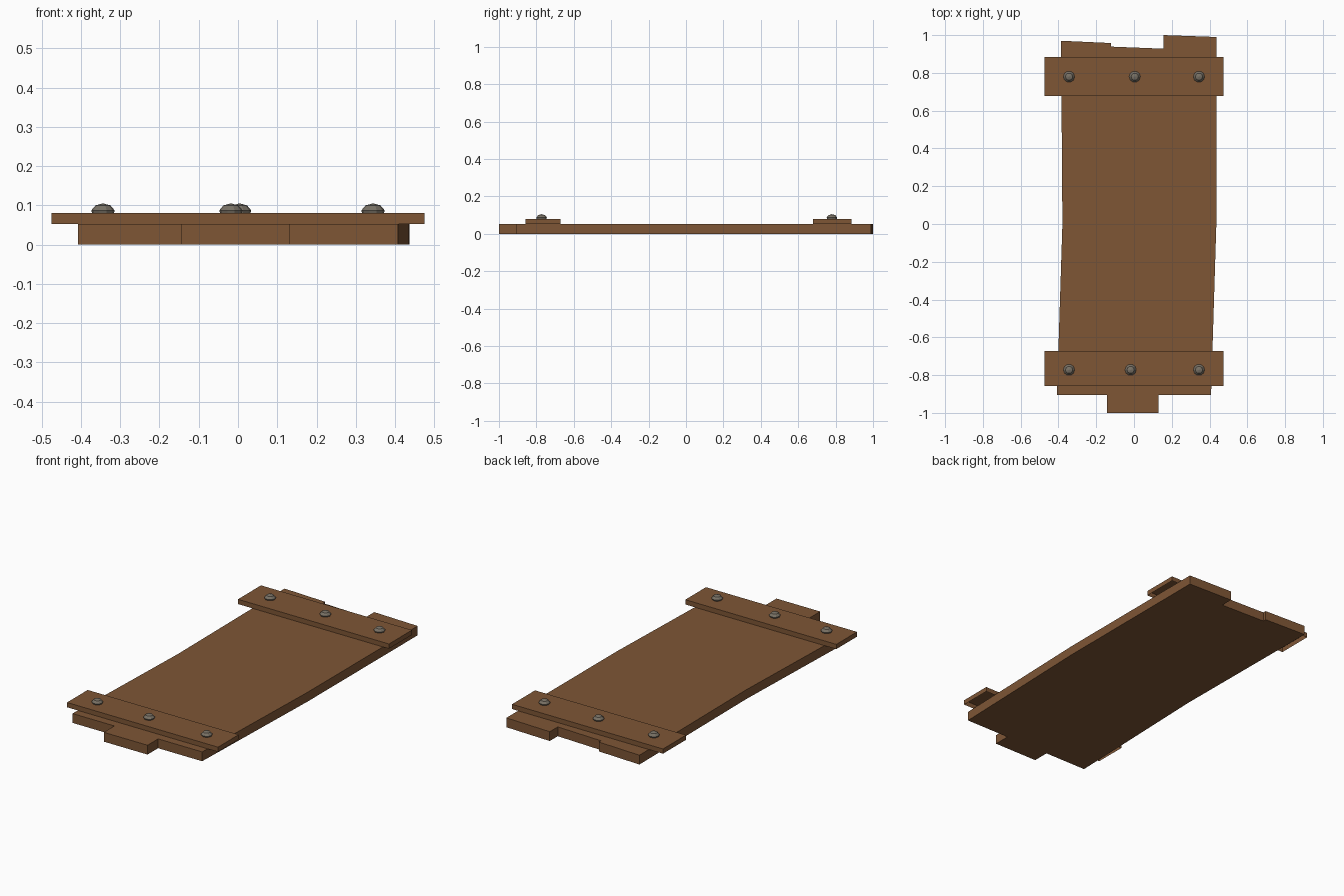
import bpy, bmesh, math

if "Cube" in bpy.data.objects:
    bpy.data.objects.remove(bpy.data.objects["Cube"])


def material(name, rgb):
    m = bpy.data.materials.new(name)
    m.diffuse_color = (*rgb, 1)
    m.use_nodes = True
    m.node_tree.nodes["Principled BSDF"].inputs["Base Color"].default_value = m.diffuse_color
    return m


wood = material("brown wood", (0.21, 0.093, 0.036))
metal = material("grey metal", (0.19, 0.165, 0.13))


def make(name, verts, faces, mat):
    me = bpy.data.meshes.new(name)
    me.from_pydata(verts, [], faces)
    me.materials.append(mat)
    ob = bpy.data.objects.new(name, me)
    bpy.context.collection.objects.link(ob)
    return ob


def prism(name, outline, z0, z1, mat, bottom=True):
    """Extrude a counter-clockwise outline between two heights."""
    n = len(outline)
    verts = [(x, y, z) for z in (z0, z1) for x, y in outline]
    faces = [(i, (i + 1) % n, n + (i + 1) % n, n + i) for i in range(n)]
    faces.append(tuple(range(n, 2 * n)))
    if bottom:
        faces.append(tuple(reversed(range(n))))
    return make(name, verts, faces, mat)


# Deck: joined planks with uneven ends and slightly bent sides
deck = [(-0.408, -0.905), (-0.144, -0.905), (-0.144, -1.0), (0.131, -1.0),
        (0.131, -0.905), (0.408, -0.905), (0.436, 0.0), (0.437, 0.99),
        (0.157, 1.0), (0.157, 0.928), (-0.122, 0.939), (-0.122, 0.958),
        (-0.386, 0.97), (-0.379, 0.0)]
prism("plank_deck", deck, 0.0, 0.053, wood)


# Rivet: low flattened dome
def rivet(name, cx, cy, sides=10):
    rings = [(0.027, 0.079), (0.030, 0.087), (0.019, 0.1)]
    verts = [(cx + r * math.cos(2 * math.pi * i / sides),
              cy + r * math.sin(2 * math.pi * i / sides), z)
             for r, z in rings for i in range(sides)]
    verts.append((cx, cy, 0.105))
    faces = []
    for k in range(len(rings) - 1):
        for i in range(sides):
            j = (i + 1) % sides
            a, b = k * sides, (k + 1) * sides
            faces.append((a + i, a + j, b + j, b + i))
    top = (len(rings) - 1) * sides
    faces += [(top + i, top + (i + 1) % sides, len(verts) - 1) for i in range(sides)]
    make(name, verts, faces, metal)


# Cross battens (open underneath) with three rivets each
for side, y0, y1, ry, mid in (("front", -0.858, -0.672, -0.772, -0.018),
                              ("back", 0.678, 0.885, 0.78, 0.004)):
    w = 0.475
    prism(side + "_batten", [(-w, y0), (w, y0), (w, y1), (-w, y1)],
          0.053, 0.08, wood, bottom=False)
    for i, x in enumerate((-0.344, mid, 0.344)):
        rivet(f"{side}_rivet_{i + 1}", x, ry)
